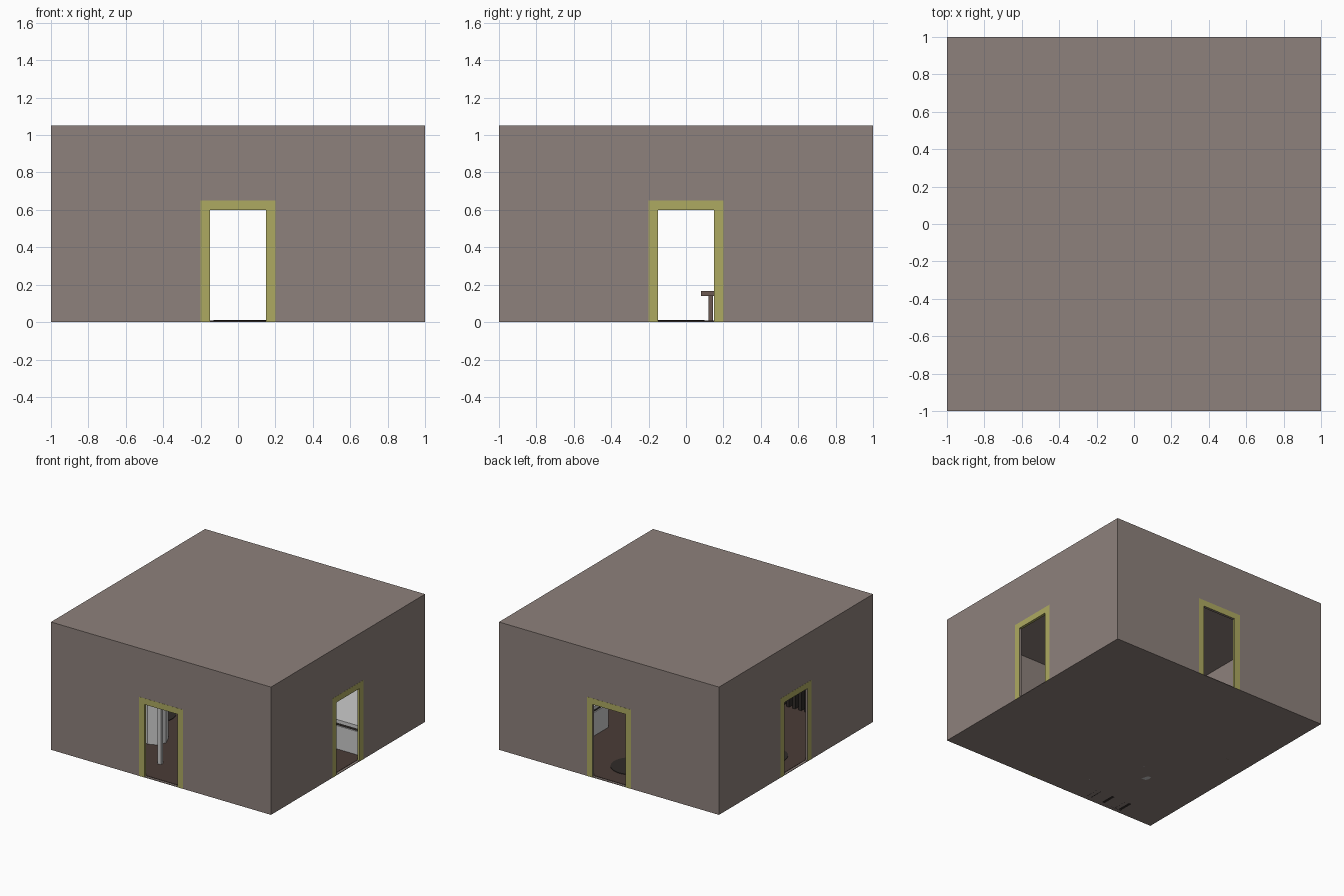
import bpy, math
from mathutils import Matrix

if "Cube" in bpy.data.objects:
    bpy.data.objects.remove(bpy.data.objects["Cube"])


def mat(name, r, g, b):
    m = bpy.data.materials.new(name)
    m.diffuse_color = (r, g, b, 1)
    m.use_nodes = True
    m.node_tree.nodes["Principled BSDF"].inputs["Base Color"].default_value = m.diffuse_color
    return m


WALL = mat("wall_taupe", 0.27, 0.22, 0.20)
TRIM = mat("trim_yellow", 0.42, 0.40, 0.12)
FLOOR = mat("floor_brown", 0.07, 0.045, 0.038)
WOOD = mat("wood_brown", 0.15, 0.10, 0.085)
DARK = mat("dark", 0.03, 0.025, 0.022)


def box(name, x0, x1, y0, y1, z0, z1, m=None):
    bpy.ops.mesh.primitive_cube_add(size=1)
    o = bpy.context.object
    o.name = name
    o.data.transform(Matrix.Translation(((x0 + x1) / 2, (y0 + y1) / 2, (z0 + z1) / 2))
                     @ Matrix.Diagonal((x1 - x0, y1 - y0, z1 - z0, 1)))
    if m:
        o.data.materials.append(m)
    return o


def cylinder(name, x, y, z, r, h, m=None, sides=32):
    bpy.ops.mesh.primitive_cylinder_add(vertices=sides, radius=r, depth=h,
                                        location=(x, y, z + h / 2))
    o = bpy.context.object
    o.name = name
    if m:
        o.data.materials.append(m)
    return o


# Room shell: hollow box with a doorway in each wall
T = 0.02
room = box("room_shell", -1, 1, -1, 1, 0, 1.05, WALL)
cutters = [box("cut_inside", -1 + T, 1 - T, -1 + T, 1 - T, 0.005, 1.0),
           box("cut_doors_y", -0.15, 0.15, -1.2, 1.2, 0.005, 0.6),
           box("cut_doors_x", -1.2, 1.2, -0.15, 0.15, 0.005, 0.6)]
for c in cutters:
    mod = room.modifiers.new(c.name, 'BOOLEAN')
    mod.operation = 'DIFFERENCE'
    mod.solver = 'EXACT'
    mod.object = c
bpy.context.view_layer.objects.active = room
for c in cutters:
    bpy.ops.object.modifier_apply(modifier=c.name)
for c in cutters:
    bpy.data.objects.remove(c)

# Floor covering
box("floor", -0.98, 0.98, -0.98, 0.98, 0.003, 0.008, FLOOR)

# Door frames, one per wall
for i, side in enumerate(("front", "right", "back", "left")):
    turn = Matrix.Rotation(i * math.pi / 2, 4, 'Z')
    for part, x0, x1, z0, z1 in (("left_jamb", -0.2, -0.15, 0, 0.65),
                                 ("right_jamb", 0.15, 0.2, 0, 0.65),
                                 ("lintel", -0.15, 0.15, 0.6, 0.65)):
        f = box(f"{side}_door_{part}", x0, x1, -1.001, -0.979, z0, z1, TRIM)
        f.data.transform(turn)

# Round mats inside the back and left doors
cylinder("back_round_mat", 0.02, 0.69, 0.008, 0.15, 0.004, DARK)
cylinder("left_round_mat", -0.71, -0.05, 0.008, 0.15, 0.004, DARK)

# Low bed in the back right corner
box("bed_base", 0.55, 0.97, 0.22, 0.96, 0.0, 0.20)
box("bed_gap", 0.56, 0.96, 0.23, 0.95, 0.20, 0.22, DARK)
box("bed_mattress", 0.55, 0.97, 0.22, 0.96, 0.22, 0.25)

# Small wooden table in the back left
box("table_top", -0.85, -0.45, 0.08, 0.48, 0.14, 0.165, WOOD)
for x in (-0.81, -0.515):
    for y in (0.12, 0.415):
        box("table_leg", x, x + 0.025, y, y + 0.025, 0, 0.14, WOOD)

# Cabinet, post and slatted rack in the front left
cylinder("cabinet_column", -0.46, -0.42, 0, 0.10, 0.6, None, 8)
box("post", -0.20, -0.17, -0.76, -0.73, 0, 0.6)
for i in range(8):
    x = -0.68 + i * 0.055
    box("rack_slat", x, x + 0.025, -0.96, -0.84, 0, 0.35, DARK)
box("rack_rail", -0.69, -0.26, -0.97, -0.95, 0.0, 0.37, DARK)
